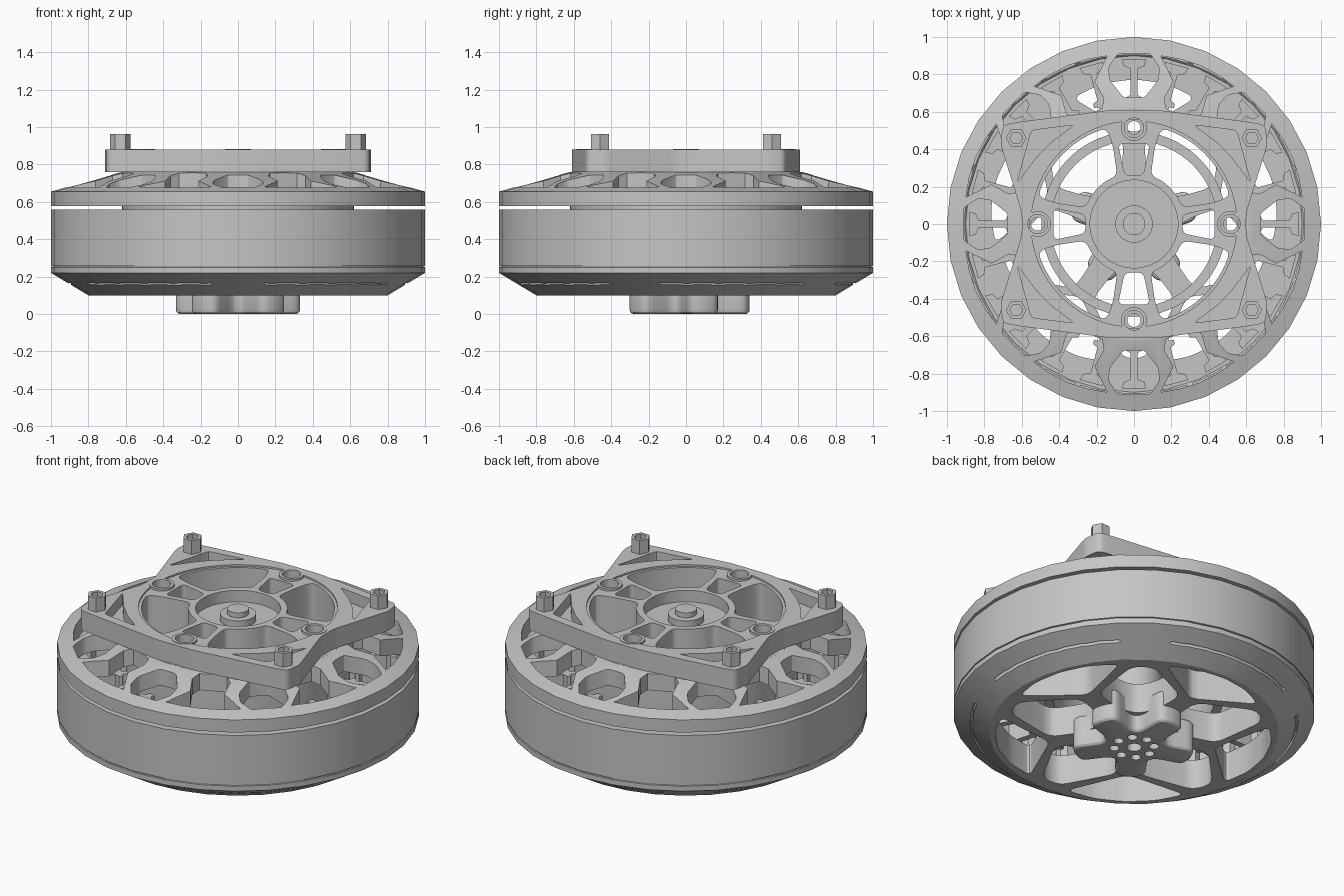
import bpy, bmesh, math
from math import cos, sin, radians, pi
from mathutils import Matrix, Vector

if "Cube" in bpy.data.objects:
    bpy.data.objects.remove(bpy.data.objects["Cube"])

metal = bpy.data.materials.new("grey_metal")
metal.use_nodes = True
GREY = (0.56, 0.56, 0.56, 1)
metal.diffuse_color = GREY
metal.node_tree.nodes["Principled BSDF"].inputs["Base Color"].default_value = GREY


def polar(r, deg):
    return Vector((r * cos(radians(deg)), r * sin(radians(deg))))


def turn(pts, deg):
    rot = Matrix.Rotation(radians(deg), 2)
    return [rot @ Vector(p) for p in pts]


def circle(r, n=24, at=(0, 0)):
    return [Vector(at) + polar(r, 360 * i / n) for i in range(n)]


def sector(r0, r1, half, n=8):
    """Ring segment centred on the +x axis."""
    angles = [half * (2 * i / n - 1) for i in range(n + 1)]
    return [polar(r1, a) for a in angles] + [polar(r0, a) for a in reversed(angles)]


def rounded(pts, size, steps=4):
    """Polygon with each corner replaced by a small curve."""
    out = []
    for i, p in enumerate(pts):
        p = Vector(p)
        a, b = Vector(pts[i - 1]) - p, Vector(pts[(i + 1) % len(pts)]) - p
        a *= min(size / a.length, 0.45)
        b *= min(size / b.length, 0.45)
        for k in range(steps + 1):
            t = k / steps
            out.append(p + a * (1 - t) ** 2 + b * t ** 2)
    return out


def mirrored(pts):
    """Close a half outline (v >= 0) across the u axis."""
    return list(pts) + [Vector((p[0], -p[1])) for p in reversed(pts) if abs(p[1]) > 1e-6]


def finish(name, bm):
    bmesh.ops.recalc_face_normals(bm, faces=bm.faces)
    mesh = bpy.data.meshes.new(name)
    bm.to_mesh(mesh)
    bm.free()
    mesh.materials.append(metal)
    ob = bpy.data.objects.new(name, mesh)
    bpy.context.collection.objects.link(ob)
    return ob


def lathe(name, profile, seg=64):
    bm = bmesh.new()
    vs = [bm.verts.new((r, 0, z)) for r, z in profile]
    edges = [bm.edges.new(e) for e in zip(vs, vs[1:])]
    if profile[0][0] > 0:
        edges.append(bm.edges.new((vs[-1], vs[0])))
    bmesh.ops.spin(bm, geom=vs + edges, axis=(0, 0, 1), cent=(0, 0, 0),
                   angle=2 * pi, steps=seg)
    bmesh.ops.remove_doubles(bm, verts=bm.verts, dist=1e-5)
    return finish(name, bm)


def prisms(name, outlines, z0, z1):
    bm = bmesh.new()
    for pts in outlines:
        face = bm.faces.new([bm.verts.new((p[0], p[1], z0)) for p in pts])
        grown = bmesh.ops.extrude_face_region(bm, geom=[face])["geom"]
        for v in grown:
            if isinstance(v, bmesh.types.BMVert):
                v.co.z = z1
    return finish(name, bm)


def cut(ob, outlines, z0, z1):
    cutter = prisms("cutter", outlines, z0, z1)
    cutter.hide_render = True
    mod = ob.modifiers.new("cut", "BOOLEAN")
    mod.operation, mod.solver, mod.object = "DIFFERENCE", "EXACT", cutter
    bpy.context.view_layer.objects.active = ob
    bpy.ops.object.modifier_apply(modifier=mod.name)
    bpy.data.objects.remove(cutter)


def spread(pts, count, start=0):
    return [turn(pts, start + 360 * i / count) for i in range(count)]


# Rotor bell: outer wall, chamfer and five-armed floor
rotor = lathe("rotor_bell", [
    (0, 0.1), (0.8, 0.1), (1, 0.22), (1, 0.25), (0.993, 0.252), (0.993, 0.256), (1, 0.258),
    (1, 0.56), (0.935, 0.56), (0.935, 0.32), (0.9, 0.28), (0, 0.28)], 32)
big = rounded(mirrored([polar(0.2, 0), polar(0.28, 23), polar(0.47, 29), polar(0.72, 5)]), 0.06)
rim = rounded([polar(0.48, 0), polar(0.75, -26), polar(0.77, -13), polar(0.775, 0),
               polar(0.77, 13), polar(0.75, 26)], 0.05)
cut(rotor, spread(big, 5, 54) + spread(rim, 5, 18), 0, 0.4)
cut(rotor, spread(sector(0.893, 0.907, 27), 5, 18), 0, 0.19)

# Rotor hub: five rounded lobes with scooped valleys and a ring of holes
star = []
for k in range(5):
    star += turn([polar(0.18, -44), polar(0.18, -28), (0.325, -0.085), (0.345, 0),
                  (0.325, 0.085)], 18 + 72 * k)
hub = prisms("rotor_hub", [rounded(star, 0.05)], 0, 0.2)
bev = hub.modifiers.new("round_edge", "BEVEL")
bev.width, bev.segments, bev.angle_limit = 0.035, 3, radians(60)
bpy.context.view_layer.objects.active = hub
bpy.ops.object.modifier_apply(modifier=bev.name)
cut(hub, [circle(0.042)] + spread(circle(0.028, 12, (0.11, 0)), 8), -0.1, 0.08)

# Magnets lining the bell
prisms("magnets", spread(sector(0.905, 0.937, 5.6, 3), 28), 0.3, 0.555)

# Stator: sleeve and I-shaped teeth
lathe("stator_sleeve", [(0.55, 0.3), (0.62, 0.3), (0.62, 0.76), (0.55, 0.76)])
tooth = mirrored([(0.6, 0.02), (0.65, 0.02), (0.655, 0.045), (0.675, 0.045), (0.69, 0.018),
                  (0.83, 0.018), (0.845, 0.055), (0.88, 0.065)])
prisms("stator_teeth", spread(tooth, 24), 0.3, 0.53)
lathe("inner_ring", [(0.445, 0.3), (0.495, 0.3), (0.495, 0.5), (0.445, 0.5)])
lathe("shaft", [(0, 0.1), (0.16, 0.1), (0.16, 0.7), (0, 0.7)], 32)

# Conical cover with hexagon and wedge windows
cover = lathe("top_cover", [(0.6, 0.66), (0.66, 0.65), (0.92, 0.578), (1, 0.578),
                            (1, 0.655), (0.62, 0.76), (0.6, 0.76)], 32)
hexagon = rounded(mirrored([(0.675, 0.055), (0.77, 0.13), (0.84, 0.135), (0.912, 0.085)]), 0.015, 2)
wedge = mirrored([polar(0.64, 7), polar(0.69, 9), polar(0.79, 7), polar(0.91, 13.5),
                  polar(0.915, 7), polar(0.918, 0)])
cut(cover, spread(hexagon, 8) + spread(wedge, 8, 22.5), 0.4, 1)

# Mounting plate with four corners and blind corner pockets
quarter = [(0.6, 0.06), (0.715, 0.43), (0.7, 0.53), (0.62, 0.545), (0.12, 0.61)]
flip = [(-x, y) for x, y in reversed(quarter)]
outline = quarter + flip + [(-x, -y) for x, y in quarter + flip]
plate = prisms("mounting_plate", [rounded(outline, 0.03)], 0.76, 0.88)
cut(plate, [circle(0.55, 64)], 0.5, 1)
pocket = rounded([(0.32, 0.53), (0.55, 0.5), (0.57, 0.42), (0.625, 0.22),
                  (0.52, 0.36), (0.44, 0.44)], 0.02, 2)
pockets = [[(x * sx, y * sy) for x, y in pocket] for sx in (-1, 1) for sy in (-1, 1)]
cut(plate, pockets, 0.81, 1)

# Spider inside the plate: kidney windows, double arms, cupped centre
spider = lathe("plate_spider", [(0, 0.62), (0.56, 0.62), (0.56, 0.87), (0.235, 0.87),
                                (0.235, 0.8), (0.1, 0.8), (0.1, 0.84), (0.06, 0.84),
                                (0.06, 0.87), (0, 0.87)])
kidney = rounded([polar(0.275, a) for a in (26, 13, 0, -13, -26)] + [polar(0.44, -30)] +
                 [polar(0.535, a) for a in (-29, -20, -10, 0, 10, 20, 29)] +
                 [polar(0.44, 30)], 0.04)
slot = rounded([(0.26, -0.05), (0.43, -0.085), (0.43, 0.085), (0.26, 0.05)], 0.03)
cut(spider, spread(kidney, 4, 45) + spread(slot, 4), 0.5, 1)

# Counterbored screw seats at the ends of the arms
cut(spider, spread(circle(0.036, 16, (0.515, 0)), 4), 0.5, 1)
bores = spread(circle(0.052, 24, (0.515, 0)), 4)
cut(spider, bores, 0.8, 1)
cut(plate, bores, 0.7, 1)
for k in range(4):
    collar = lathe("screw_collar", [(0.052, 0.74), (0.07, 0.74), (0.07, 0.883), (0.052, 0.883)], 24)
    collar.location = polar(0.515, 90 * k).to_3d()

# Hollow hexagonal standoffs on the corners
for sx in (-1, 1):
    for sy in (-1, 1):
        nut = lathe("corner_standoff", [(0.034, 0.84), (0.055, 0.84), (0.055, 0.963), (0.034, 0.963)], 6)
        nut.location = (0.63 * sx, 0.46 * sy, 0)

# Smooth the round walls, keep edges crisp
bpy.ops.object.select_all(action="DESELECT")
for ob in bpy.context.collection.objects:
    if ob.type == "MESH" and metal.name in ob.data.materials:
        ob.select_set(True)
        bpy.context.view_layer.objects.active = ob
bpy.ops.object.shade_smooth_by_angle(angle=radians(25))
